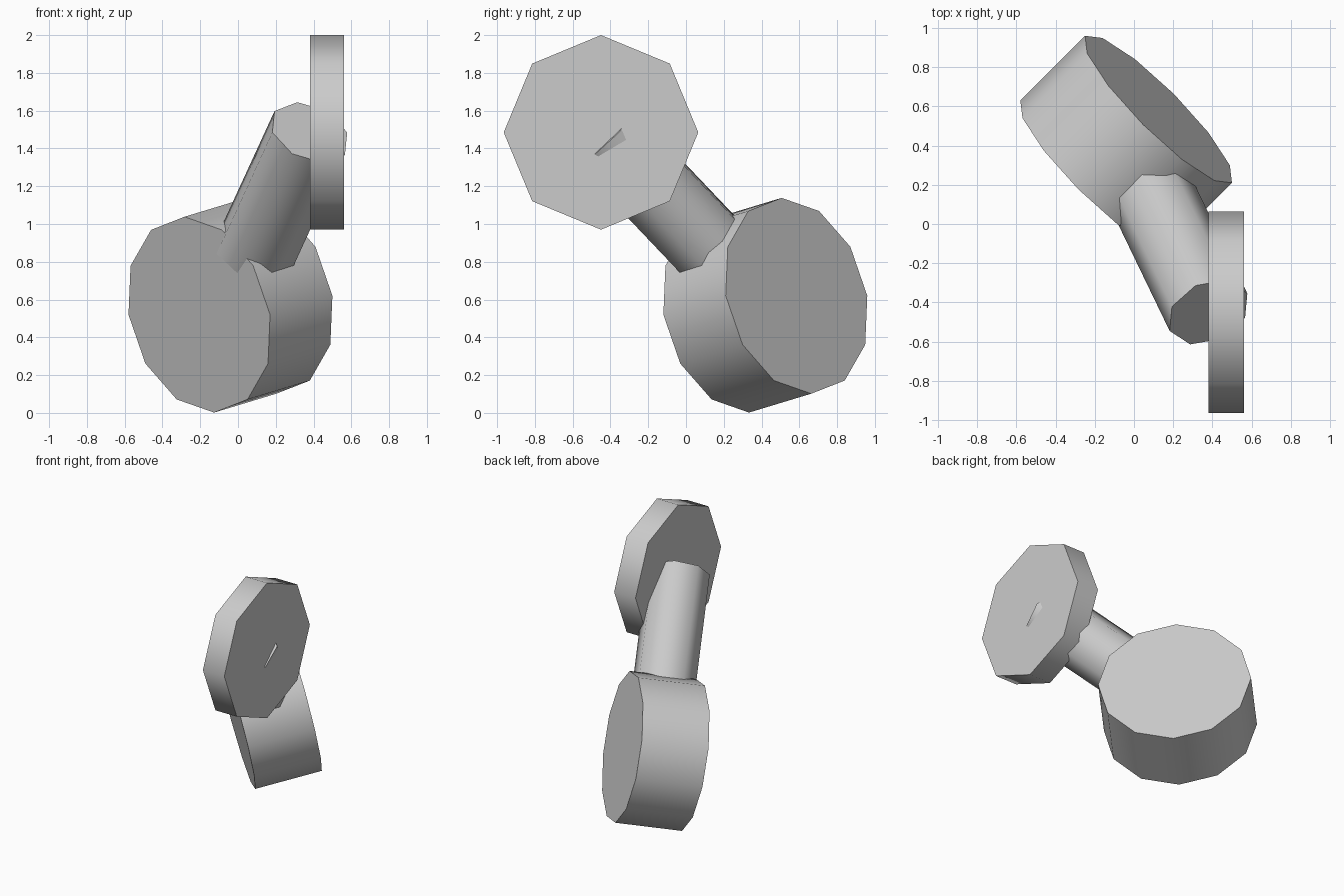
import bpy
from mathutils import Vector

cube = bpy.data.objects.get("Cube")
if cube:
    bpy.data.objects.remove(cube, do_unlink=True)

# Single plain grey
grey = bpy.data.materials.new("plain grey")
grey.use_nodes = True
colour = (0.6, 0.6, 0.6, 1)
grey.diffuse_color = colour
grey.node_tree.nodes["Principled BSDF"].inputs["Base Color"].default_value = colour


def cylinder_between(name, start, end, radius, sides):
    """Cylinder from start to end, smooth around the wall with flat caps."""
    start, end = Vector(start), Vector(end)
    axis = end - start
    bpy.ops.mesh.primitive_cylinder_add(
        vertices=sides, radius=radius, depth=axis.length,
        location=(start + end) / 2,
        rotation=axis.to_track_quat("Z", "Y").to_euler())
    part = bpy.context.object
    part.name = name
    part.data.materials.append(grey)
    for face in part.data.polygons:
        face.use_smooth = abs(face.normal.z) < 0.5
    # Crisp rim where the wall meets each cap
    for edge in part.data.edges:
        a, b = (part.data.vertices[i].co.z for i in edge.vertices)
        edge.use_edge_sharp = abs(a - b) < 0.001
    return part


drum_back = Vector((0.125, 0.585, 0.62))
drum_front = Vector((-0.205, 0.255, 0.52))
disc_inner = Vector((0.38, -0.45, 1.485))

# Wide tilted drum, upright disc, and the stem joining them
cylinder_between("drum", drum_front, drum_back, 0.53, 12)
cylinder_between("disc", disc_inner, disc_inner + Vector((0.18, 0, 0)), 0.515, 8)
cylinder_between("stem", (drum_front + drum_back) / 2, disc_inner, 0.22, 8)
